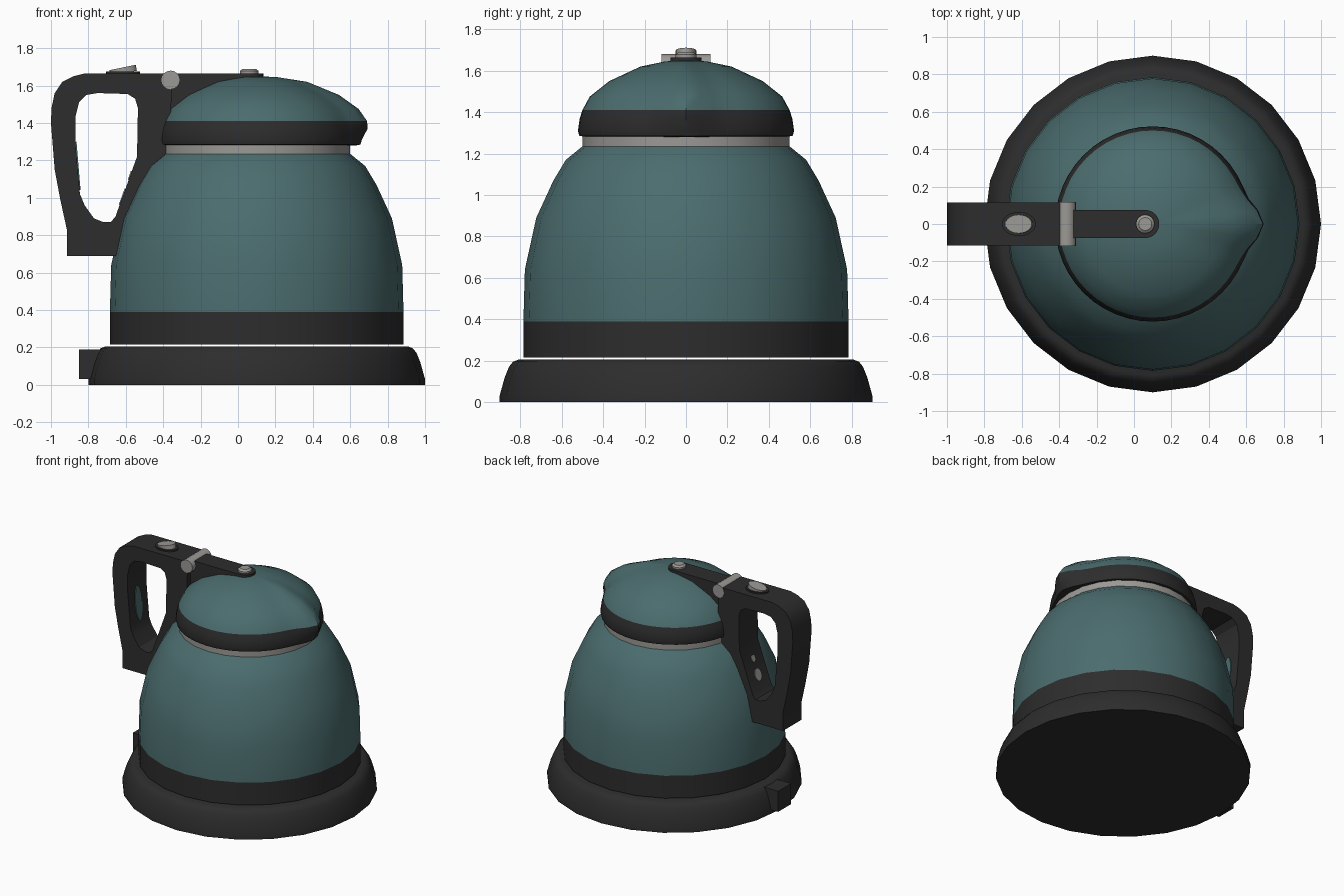
import bpy, bmesh, math
from mathutils import Vector

if "Cube" in bpy.data.objects:
    bpy.data.objects.remove(bpy.data.objects["Cube"])


def material(name, rgb):
    m = bpy.data.materials.new(name)
    m.diffuse_color = (*rgb, 1)
    m.use_nodes = True
    m.node_tree.nodes["Principled BSDF"].inputs["Base Color"].default_value = m.diffuse_color
    return m


TEAL = material("teal enamel", (0.07, 0.15, 0.155))
BLACK = material("black plastic", (0.026, 0.026, 0.026))
GREY = material("grey metal", (0.33, 0.32, 0.30))


def finish(name, bm, mat, loc=(0, 0, 0), rot=(0, 0, 0), scale=(1, 1, 1), angle=30):
    bmesh.ops.recalc_face_normals(bm, faces=bm.faces)
    me = bpy.data.meshes.new(name)
    bm.to_mesh(me)
    bm.free()
    me.materials.append(mat)
    ob = bpy.data.objects.new(name, me)
    bpy.context.collection.objects.link(ob)
    ob.location, ob.rotation_euler, ob.scale = loc, rot, scale
    bpy.ops.object.select_all(action='DESELECT')
    ob.select_set(True)
    bpy.context.view_layer.objects.active = ob
    bpy.ops.object.shade_smooth_by_angle(angle=math.radians(angle))
    return ob


def lathe(name, profile, mat, n=24, loc=(0.1, 0, 0), **kw):
    """Capped revolve; an optional third profile value pulls out a spout towards +x."""
    bm = bmesh.new()
    rings = []
    for r, z, *amp in profile:
        ring = []
        for i in range(n):
            a = 2 * math.pi * i / n
            rr = r + (amp[0] * max(0, math.cos(a)) ** 45 if amp else 0)
            ring.append(bm.verts.new((rr * math.cos(a), rr * math.sin(a), z)))
        rings.append(ring)
    for lo, hi in zip(rings, rings[1:]):
        for i in range(n):
            j = (i + 1) % n
            bm.faces.new((lo[i], lo[j], hi[j], hi[i]))
    bm.faces.new(rings[0])
    bm.faces.new(rings[-1])
    return finish(name, bm, mat, loc, **kw)


def plate(name, loops, half, mat):
    """Side-view (x, z) outline, with optional holes, extruded across y."""
    bm = bmesh.new()
    edges = []
    for loop in loops:
        vs = [bm.verts.new((x, -half, z)) for x, z in loop]
        edges += [bm.edges.new((vs[i - 1], vs[i])) for i in range(len(vs))]
    bmesh.ops.triangle_fill(bm, edges=edges, use_beauty=True, normal=(0, -1, 0))
    ext = bmesh.ops.extrude_face_region(bm, geom=bm.faces[:], use_keep_orig=True)
    for v in ext["geom"]:
        if isinstance(v, bmesh.types.BMVert):
            v.co.y = half
    return finish(name, bm, mat)


def box(name, lo, hi, mat):
    bm = bmesh.new()
    bmesh.ops.create_cube(bm, size=1)
    lo, hi = Vector(lo), Vector(hi)
    for v in bm.verts:
        v.co = (lo + hi) / 2 + v.co * (hi - lo)
    return finish(name, bm, mat)


# Power base with cable socket
lathe("power_base", [(0.9, 0), (0.9, 0.03), (0.875, 0.12), (0.855, 0.17),
                     (0.835, 0.195), (0.81, 0.205)], BLACK)
box("base_socket", (-0.85, -0.08, 0.03), (-0.7, 0.08, 0.19), BLACK)

# Kettle body
lathe("body_band", [(0.785, 0.215), (0.785, 0.39)], BLACK)
lathe("body", [(0.785, 0.39), (0.778, 0.64), (0.723, 0.89), (0.64, 1.07),
               (0.58, 1.17), (0.5, 1.235)], TEAL)
lathe("neck_ring", [(0.5, 1.23), (0.5, 1.3)], GREY)

# Lid with pointed spout
lathe("lid_band", [(0.47, 1.28, 0.06), (0.515, 1.285, 0.04), (0.522, 1.31, 0.04),
                   (0.513, 1.37, 0.08), (0.5, 1.41, 0.09)], BLACK, n=48)
lathe("lid_dome", [(0.5, 1.41, 0.09), (0.465, 1.475, 0.08), (0.37, 1.55, 0.07),
                   (0.22, 1.62, 0.05), (0.1, 1.645, 0.01), (0.01, 1.65)], TEAL, n=48)

# Handle with grip opening
outer = [(-0.915, 0.69), (-0.6, 0.69), (-0.52, 0.95), (-0.4, 1.18), (-0.36, 1.25),
         (-0.355, 1.665), (-0.82, 1.665), (-0.88, 1.65), (-0.94, 1.62), (-0.98, 1.56),
         (-0.997, 1.48), (-1.0, 1.4), (-0.98, 1.15), (-0.95, 0.99), (-0.915, 0.83)]
hole = [(-0.72, 0.87), (-0.68, 0.87), (-0.655, 0.9), (-0.54, 1.22), (-0.535, 1.48),
        (-0.55, 1.53), (-0.59, 1.555), (-0.75, 1.56), (-0.81, 1.55), (-0.85, 1.51),
        (-0.87, 1.43), (-0.87, 1.3), (-0.845, 1.02), (-0.82, 0.96), (-0.77, 0.89)]
plate("handle", [outer, hole], 0.115, BLACK)

# Arm over the lid with a round end
plate("lid_arm", [[(-0.37, 1.42), (-0.2, 1.5), (0.06, 1.61), (0.06, 1.665), (-0.37, 1.665)]],
      0.075, BLACK)
lathe("arm_end", [(0.075, 1.61), (0.075, 1.665)], BLACK, loc=(0.06, 0, 0))
lathe("arm_knob", [(0.05, 1.66), (0.05, 1.678), (0.035, 1.69)], GREY, n=16, loc=(0.06, 0, 0))

# Hinge pin across the handle
lathe("hinge", [(0.05, -0.118), (0.05, 0.118)], GREY, n=16, loc=(-0.36, 0, 1.63),
      rot=(math.pi / 2, 0, 0))

# Rocker switch
lathe("switch_surround", [(1, 1.66), (1, 1.675)], BLACK, loc=(-0.615, 0, 0),
      scale=(0.09, 0.065, 1))
lathe("switch", [(1, -0.02), (1, 0.012)], GREY, loc=(-0.615, 0, 1.685),
      rot=(0, -0.2, 0), scale=(0.072, 0.05, 1))

# Inlays inside the grip opening
for i, (x, z, a, b) in enumerate([(-0.576, 1.12, 0.025, 0.02), (-0.617, 1.005, 0.045, 0.035)]):
    lathe(f"grip_rivet_{i}", [(1, -0.004), (1, 0.005)], GREY, n=16, loc=(x, 0, z),
          rot=(0, -1.231, 0), scale=(a, b, 1))
lathe("grip_inlay", [(1, -0.004), (1, 0.005)], TEAL, loc=(-0.8575, 0, 1.17),
      rot=(0, 1.487, 0), scale=(0.13, 0.04, 1))
